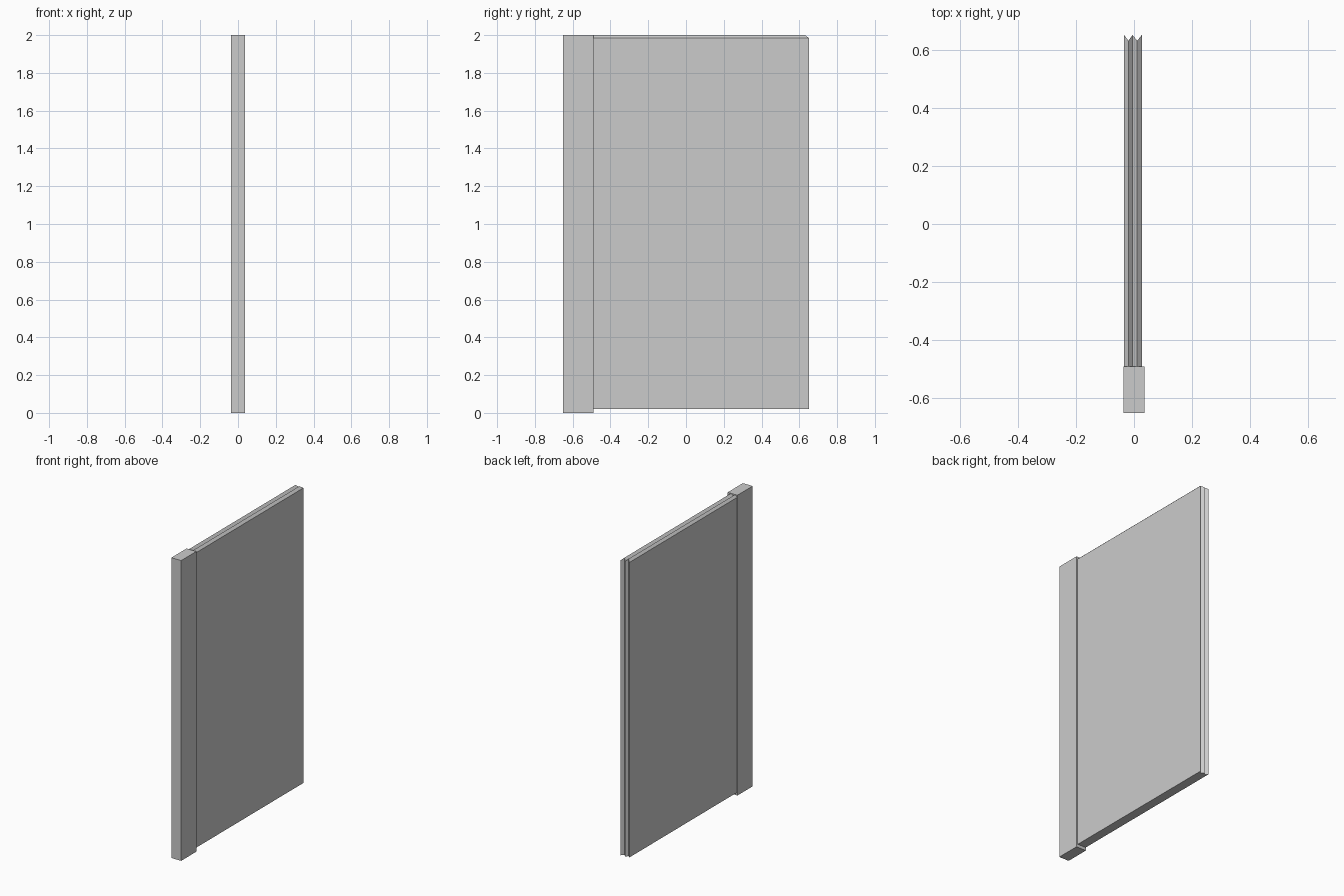
import bpy, bmesh

if "Cube" in bpy.data.objects:
    bpy.data.objects.remove(bpy.data.objects["Cube"])


def make_object(name, bm):
    bmesh.ops.recalc_face_normals(bm, faces=bm.faces)
    mesh = bpy.data.meshes.new(name)
    bm.to_mesh(mesh)
    bm.free()
    obj = bpy.data.objects.new(name, mesh)
    bpy.context.collection.objects.link(obj)
    return obj


# Post: plain upright box along the front edge
bm = bmesh.new()
bmesh.ops.create_cube(bm, size=1)
for v in bm.verts:
    v.co.x *= 0.072
    v.co.y = v.co.y * 0.16 - 0.57
    v.co.z = v.co.z * 2 + 1
make_object("post", bm)

# Wall panel: two ridges on top run into two V grooves down the back end
# (x position, 1 where a ridge/groove line lies)
profile = [(-0.034, 0), (-0.019, 1), (-0.005, 0), (0.011, 1), (0.027, 0)]
bm = bmesh.new()
sections = []
for x, t in profile:
    end, top = 0.65 - 0.02 * t, 1.985 + 0.015 * t
    outline = [(-0.49, 0.02), (end, 0.02), (end, top), (-0.49, top)]
    sections.append([bm.verts.new((x, y, z)) for y, z in outline])
for a, b in zip(sections, sections[1:]):
    for i in range(4):
        j = (i + 1) % 4
        bm.faces.new((a[i], a[j], b[j], b[i]))
bm.faces.new(sections[0])
bm.faces.new(sections[-1])
make_object("wall_panel", bm)
